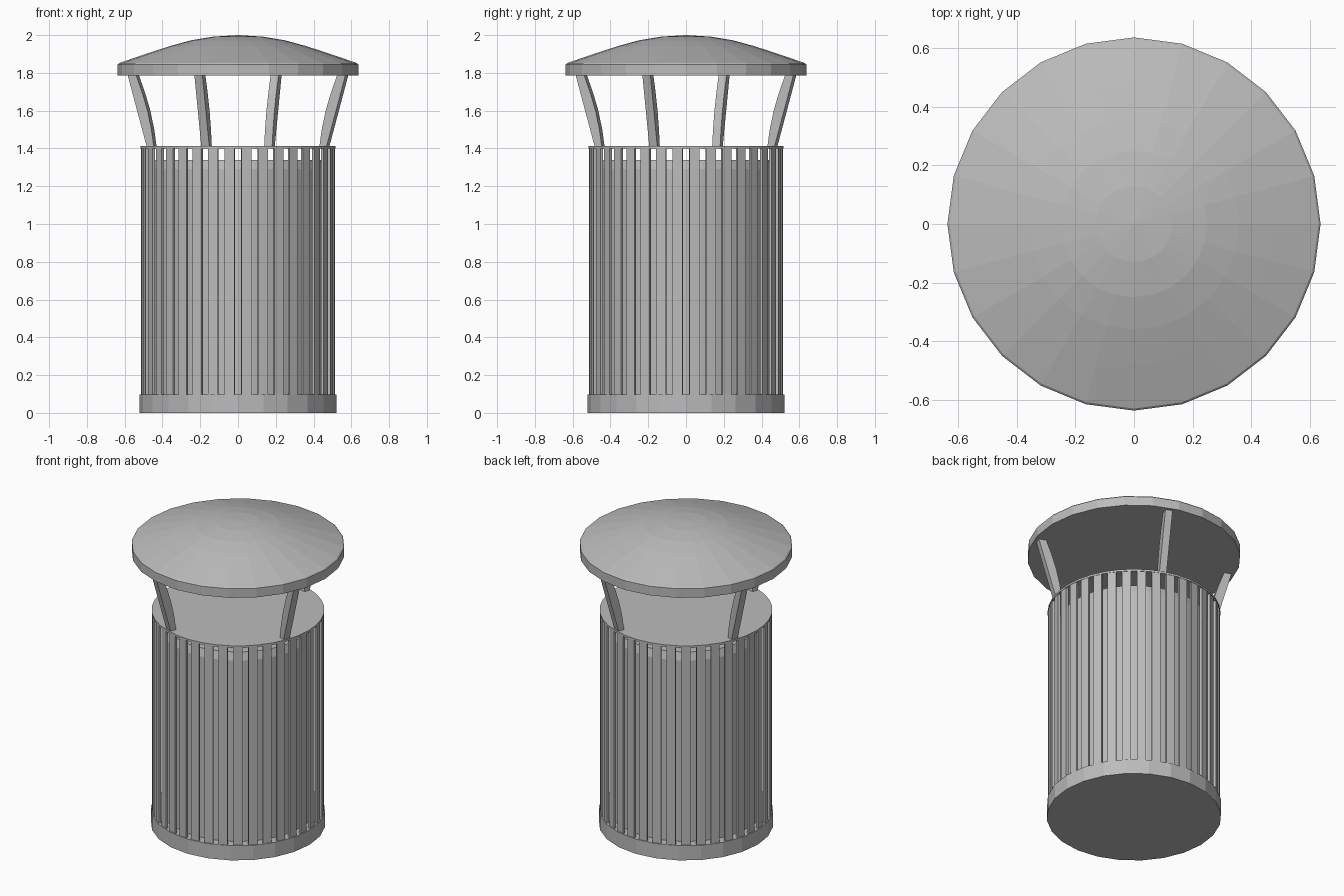
import bpy, bmesh, math
from mathutils import Matrix

cube = bpy.data.objects.get("Cube")
if cube:
    bpy.data.objects.remove(cube)

grey = bpy.data.materials.new("painted_grey_metal")
grey.use_nodes = True
colour = (0.5, 0.5, 0.5, 1)
grey.diffuse_color = colour
grey.node_tree.nodes["Principled BSDF"].inputs["Base Color"].default_value = colour


def finish(name, bm):
    bmesh.ops.recalc_face_normals(bm, faces=bm.faces[:])
    mesh = bpy.data.meshes.new(name)
    bm.to_mesh(mesh)
    bm.free()
    mesh.materials.append(grey)
    obj = bpy.data.objects.new(name, mesh)
    bpy.context.collection.objects.link(obj)
    return obj


def turned(name, profile, sides):
    """Closed round part from (radius, height) points, bottom to top."""
    bm = bmesh.new()
    rings = []
    for r, z in profile:
        if r == 0:
            rings.append([bm.verts.new((0, 0, z))] * sides)
        else:
            steps = [math.tau * i / sides for i in range(sides)]
            rings.append([bm.verts.new((r * math.cos(a), r * math.sin(a), z)) for a in steps])
    for low, high in zip(rings, rings[1:]):
        for i in range(sides):
            j = (i + 1) % sides
            corners = [low[i], low[j], high[j], high[i]]
            bm.faces.new(list(dict.fromkeys(corners)))
    for ring in (rings[0], rings[-1]):
        if ring[0] is not ring[1]:
            bm.faces.new(ring)
    return finish(name, bm)


def slab(name, outline, width, angle):
    """Radial (radius, height) outline given a width, then turned about z."""
    bm = bmesh.new()
    sides = [[bm.verts.new((r, y, z)) for r, z in outline] for y in (-width / 2, width / 2)]
    for side in sides:
        bm.faces.new(side)
    count = len(outline)
    for i in range(count):
        j = (i + 1) % count
        bm.faces.new((sides[0][i], sides[0][j], sides[1][j], sides[1][i]))
    bm.transform(Matrix.Rotation(math.radians(angle), 4, "Z"))
    return finish(name, bm)


# Body: foot ring, inner bin and top plate
turned("base", [(0.522, 0), (0.522, 0.097)], 24)
turned("inner_bin", [(0.46, 0.09), (0.46, 1.29), (0.445, 1.34)], 36)
turned("top_plate", [(0.517, 1.4), (0.517, 1.413)], 36)

# Vertical slats around the bin
slat_outline = [(0.498, 0.09), (0.513, 0.09), (0.513, 1.405), (0.498, 1.405)]
for i in range(36):
    slab(f"slat_{i + 1}", slat_outline, 0.053, i * 10 + 5)

# Four brackets, straight outside and curved inside
outer = [(0.505, 1.405), (0.614, 1.79)]
inner = [(0.567, 1.79), (0.53, 1.69), (0.502, 1.6), (0.48, 1.5), (0.466, 1.405)]
for i in range(4):
    slab(f"bracket_{i + 1}", outer + inner, 0.045, 70 + i * 90)

# Shallow domed hood with an upright rim
turned("hood", [(0.637, 1.785), (0.637, 1.845), (0.63, 1.852), (0.48, 1.903), (0.36, 1.942),
                (0.25, 1.972), (0.13, 1.992), (0, 2)], 24)
